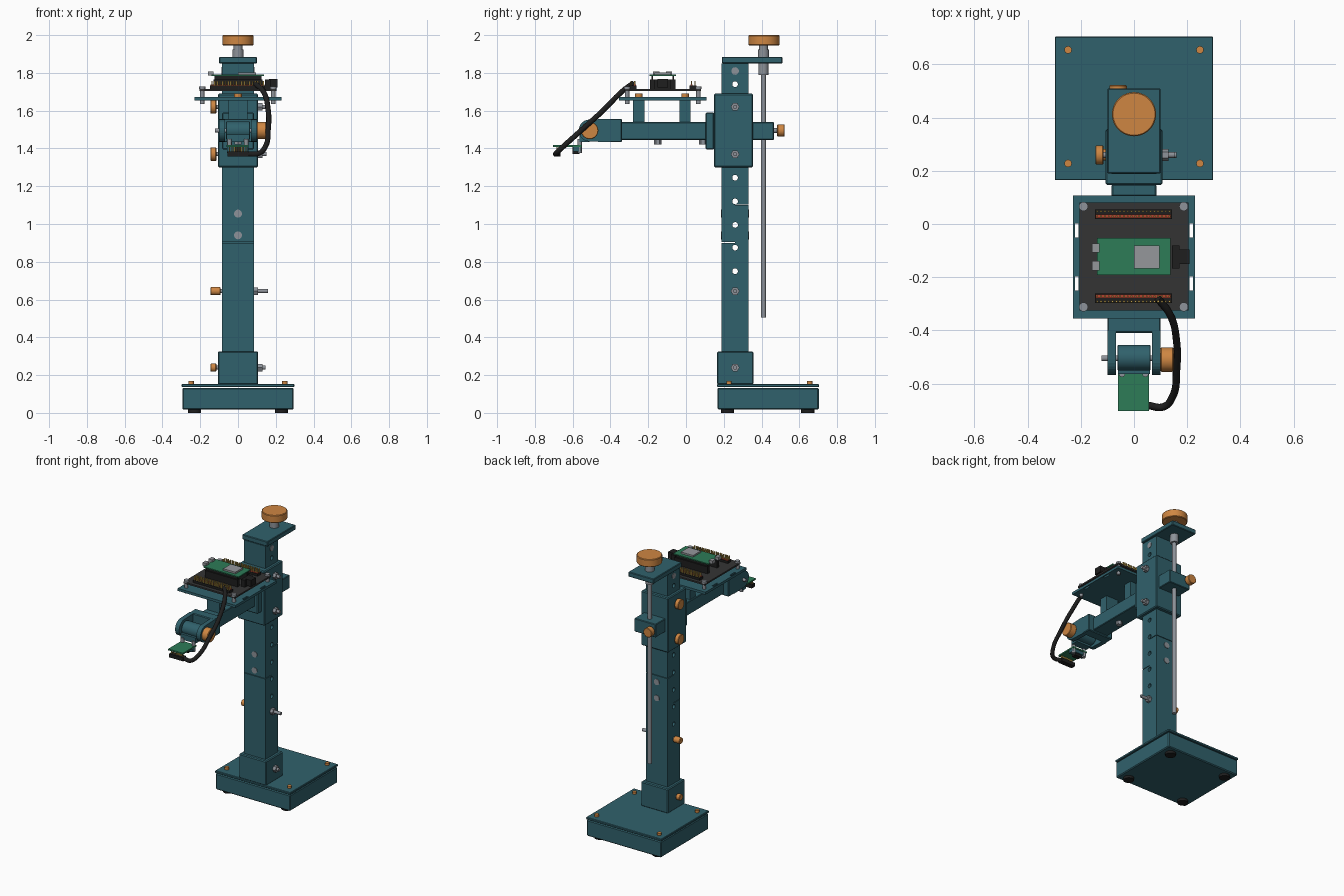
import bpy, bmesh, math
from mathutils import Matrix, Vector

cube = bpy.data.objects.get("Cube")
if cube:
    bpy.data.objects.remove(cube, do_unlink=True)


def material(name, r, g, b):
    m = bpy.data.materials.new(name)
    m.use_nodes = True
    m.diffuse_color = (r, g, b, 1)
    m.node_tree.nodes["Principled BSDF"].inputs["Base Color"].default_value = (r, g, b, 1)
    return m


TEAL = material("teal plastic", 0.03, 0.12, 0.15)
ORANGE = material("orange plastic", 0.62, 0.24, 0.055)
STEEL = material("steel", 0.27, 0.29, 0.32)
BLACK = material("black rubber", 0.013, 0.013, 0.013)
BOARD = material("dark board", 0.034, 0.034, 0.034)
GREEN = material("green board", 0.026, 0.2, 0.095)
GOLD = material("gold pins", 0.55, 0.36, 0.07)
RED = material("red strip", 0.45, 0.06, 0.03)
SILVER = material("silver chip", 0.3, 0.31, 0.33)


def finish(name, bm, mat, bevel=0.0, smooth=False):
    bmesh.ops.recalc_face_normals(bm, faces=bm.faces)
    me = bpy.data.meshes.new(name)
    bm.to_mesh(me)
    bm.free()
    me.materials.append(mat)
    ob = bpy.data.objects.new(name, me)
    bpy.context.collection.objects.link(ob)
    if bevel:
        mod = ob.modifiers.new("edge", 'BEVEL')
        mod.width, mod.segments, mod.limit_method = bevel, 1, 'ANGLE'
    if smooth:
        bpy.ops.object.select_all(action='DESELECT')
        ob.select_set(True)
        bpy.context.view_layer.objects.active = ob
        bpy.ops.object.shade_smooth_by_angle(angle=math.radians(35))
    return ob


def add_box(bm, x, y, z):
    size = [b - a for a, b in (x, y, z)]
    mid = [(a + b) / 2 for a, b in (x, y, z)]
    bmesh.ops.create_cube(bm, size=1, matrix=Matrix.Translation(mid) @ Matrix.Diagonal((*size, 1)))


def box(name, x, y, z, mat=TEAL, bevel=0.0):
    bm = bmesh.new()
    add_box(bm, x, y, z)
    return finish(name, bm, mat, bevel)


def cyl(name, axis, start, end, u, v, r, mat=STEEL, sides=24, bevel=0.0):
    """Cylinder along an axis; u, v are the two other coordinates in x, y, z order."""
    mid = (start + end) / 2
    pos, rot = {'X': ((mid, u, v), Matrix.Rotation(math.pi / 2, 4, 'Y')),
                'Y': ((u, mid, v), Matrix.Rotation(math.pi / 2, 4, 'X')),
                'Z': ((u, v, mid), Matrix.Identity(4))}[axis]
    bm = bmesh.new()
    bmesh.ops.create_cone(bm, cap_ends=True, segments=sides, radius1=r, radius2=r,
                          depth=end - start, matrix=Matrix.Translation(pos) @ rot)
    return finish(name, bm, mat, bevel, sides > 8)


def prism(name, profile, x0, x1, mat=TEAL):
    bm = bmesh.new()
    face = bm.faces.new([bm.verts.new((x0, y, z)) for y, z in profile])
    out = bmesh.ops.extrude_face_region(bm, geom=[face])
    bmesh.ops.translate(bm, vec=(x1 - x0, 0, 0),
                        verts=[v for v in out['geom'] if isinstance(v, bmesh.types.BMVert)])
    return finish(name, bm, mat)


def cut(target, cutters):
    for c in cutters:
        c.hide_render = True
        mod = target.modifiers.new("cut", 'BOOLEAN')
        mod.operation, mod.solver, mod.object = 'DIFFERENCE', 'EXACT', c
        bpy.context.view_layer.objects.active = target
        bpy.ops.object.modifier_apply(modifier=mod.name)


def discard(cutters):
    for c in cutters:
        bpy.data.objects.remove(c, do_unlink=True)


# Base with lid, feet and lid screws
box("base_body", (-.295, .295), (.167, .703), (.018, .133), bevel=.006)
box("base_lid", (-.298, .298), (.165, .705), (.136, .152), bevel=.003)
for x in (-.23, .23):
    for y in (.22, .645):
        cyl("foot", 'Z', 0, .02, x, y, .035, BLACK)
for x in (-.248, .248):
    for y in (.228, .655):
        cyl("lid_screw", 'Z', .15, .168, x, y, .014, ORANGE)
box("column_socket", (-.107, .107), (.164, .357), (.15, .325), bevel=.006)

# Two column sections joined by a half lap, with cross holes
F, M, B = .188, .26, .33
lower = prism("lower_column", [(F, .3), (B, .3), (B, 1.1), (M, 1.1), (M, .9), (F, .9)], -.085, .085)
upper = prism("upper_column", [(F, .904), (M, .904), (M, 1.104), (B, 1.104), (B, 1.85), (F, 1.85)],
              -.085, .085)
holes = [cyl("hole_cutter", 'X', -.2, .2, M, z, .015) for z in (.75, .875, .995, 1.12, 1.245, 1.74)]
cut(lower, holes[:4])
cut(upper, holes[2:])
discard(holes)
for z in (.94, 1.055):
    cyl("lap_bolt", 'Y', .184, .334, 0, z, .021)
cyl("top_bolt", 'X', -.088, .088, M, 1.81, .02)

# Sliding sleeve and its front plate
box("sleeve", (-.107, .107), (.147, .356), (1.3, 1.69), bevel=.006)
box("sleeve_plate", (-.085, .085), (.103, .15), (1.395, 1.59), bevel=.006)

# Cross bolts with orange heads: height, head radius, surface, tip
for z, r, face, tip in ((.24, .022, .107, .145), (.645, .022, .085, .16),
                        (1.37, .036, .107, .152), (1.62, .036, .107, .152)):
    cyl("bolt_knob", 'X', -.145, -face - .008, M, z, r, ORANGE, 32, .003)
    cyl("bolt_shaft", 'X', -.12, tip, M, z, .011)
    cyl("bolt_nut", 'X', face - .002, face + .022, M, z, .023, STEEL, 6)

# Top bracket, lead screw and hand knob
box("top_bracket", (-.1, .1), (.19, .51), (1.85, 1.885), bevel=.004)
SY = .41
cyl("lead_screw", 'Z', .505, 1.95, 0, SY, .014)
cyl("lower_collar", 'Z', 1.79, 1.85, 0, SY, .027)
cyl("upper_collar", 'Z', 1.885, 1.925, 0, SY, .03)
cyl("knob_neck", 'Z', 1.92, 1.95, 0, SY, .024)
cyl("hand_knob", 'Z', 1.945, 2, 0, SY + .003, .083, ORANGE, 48, .004)
box("nut_block", (-.085, .085), (.35, .465), (1.445, 1.54), bevel=.004)
cyl("clamp_screw", 'Y', .45, .49, -.06, 1.495, .013)
cyl("clamp_knob", 'Y', .483, .522, -.06, 1.495, .033, ORANGE, 32, .003)

# Horizontal arm with clevis end
PY, PZ = -.51, 1.495
box("arm", (-.06, .06), (-.36, .11), (1.445, 1.54), bevel=.004)
box("clevis_block", (-.1, .1), (-.41, -.34), (1.433, 1.557), bevel=.005)
arc = [(PY - .058 * math.sin(t), PZ + .058 * math.cos(t)) for t in [i * math.pi / 14 for i in range(15)]]
for x0 in (-.1, .068):
    prism("clevis_cheek", arc + [(-.4, 1.433), (-.4, 1.557)], x0, x0 + .032)
cyl("hinge_barrel", 'X', -.063, .063, -.503, PZ, .048, TEAL, 32, .003)
cyl("hinge_pin", 'X', -.123, .12, -.505, PZ, .011)
cyl("hinge_knob", 'X', .1, .148, PY, PZ, .046, ORANGE, 32, .003)
for y in (-.15, .09):
    cyl("arm_nut", 'Z', 1.42, 1.447, 0, y, .02, STEEL, 6)

# Camera board hanging from the hinge
box("camera_tongue", (-.06, .06), (-.565, -.51), (1.435, 1.475))
box("camera_board", (-.06, .056), (-.703, -.55), (1.408, 1.418), GREEN)
box("camera_clip", (-.058, .054), (-.598, -.555), (1.385, 1.408))
box("camera_lens", (-.025, .025), (-.6, -.565), (1.37, 1.408), BLACK)
for x in (-.045, .043):
    cyl("camera_screw", 'Z', 1.375, 1.45, x, -.563, .012)
box("camera_socket", (-.055, .055), (-.7, -.665), (1.358, 1.384), BLACK)
bm = bmesh.new()
for i in range(8):
    x = -.045 + i * .0125
    add_box(bm, (x - .003, x + .003), (-.686, -.68), (1.38, 1.41))
finish("camera_pins", bm, GOLD)

# Platform with slots and support posts
deck = box("platform", (-.229, .229), (-.355, .108), (1.655, 1.673))
slots = [box("slot_cutter", (s * .215 - .007, s * .215 + .007), (y, y + .052), (1.6, 1.7))
         for s in (-1, 1) for y in (-.05, -.25)]
cut(deck, slots)
discard(slots)
for y in (-.25, -.005):
    box("platform_post", (-.05, .05), (y - .03, y + .03), (1.535, 1.656))
    cyl("post_screw", 'Z', 1.67, 1.69, 0, y, .02, ORANGE)

# Carrier board on standoffs
box("carrier_board", (-.205, .205), (-.325, .08), (1.704, 1.715), BOARD)
for x in (-.19, .187):
    for y in (-.312, .066):
        cyl("standoff", 'Z', 1.635, 1.706, x, y, .012)
        cyl("standoff_screw", 'Z', 1.714, 1.728, x, y, .017)
for y, s in ((.037, 1), (-.28, -1)):
    box("header_base", (-.147, .142), (y - .018, y + .018), (1.715, 1.732), BLACK)
    box("header_strip", (-.145, .14), (y - s * .008 - .006, y - s * .008 + .006), (1.732, 1.738), RED)
    bm = bmesh.new()
    for i in range(20):
        x = -.138 + i * .0143
        for dy in (.011, -.008):
            add_box(bm, (x - .0035, x + .0035), (y + s * dy - .0035, y + s * dy + .0035), (1.73, 1.758))
    finish("header_pins", bm, GOLD)

# Controller board with chip and ports
for y in (-.068, -.178):
    box("controller_socket", (-.13, .13), (y - .012, y + .012), (1.715, 1.765), BLACK)
    box("controller_pins", (-.125, .125), (y - .004, y + .004), (1.765, 1.785), BLACK)
box("controller_board", (-.14, .138), (-.192, -.053), (1.783, 1.791), GREEN)
box("controller_chip", (0, .096), (-.167, -.08), (1.791, 1.803), SILVER)
for y in (-.09, -.157):
    box("controller_port", (-.158, -.13), (y - .017, y + .017), (1.785, 1.808), SILVER)
box("power_jack", (.142, .172), (-.167, -.08), (1.715, 1.765), BLACK)
box("power_plug", (.165, .208), (-.15, -.095), (1.722, 1.768), BLACK)

# Cable from carrier board to camera
curve = bpy.data.curves.new("cable", 'CURVE')
curve.dimensions = '3D'
curve.bevel_depth, curve.bevel_resolution, curve.resolution_u = .014, 3, 10
path = [(.09, -.28, 1.745), (.135, -.34, 1.7), (.16, -.44, 1.6), (.16, -.55, 1.5),
        (.145, -.65, 1.41), (.11, -.688, 1.374), (.05, -.682, 1.371)]
spline = curve.splines.new('BEZIER')
spline.bezier_points.add(len(path) - 1)
for p, co in zip(spline.bezier_points, path):
    p.co = Vector(co)
    p.handle_left_type = p.handle_right_type = 'AUTO'
curve.use_fill_caps = True
curve.materials.append(BLACK)
bpy.context.collection.objects.link(bpy.data.objects.new("cable", curve))
